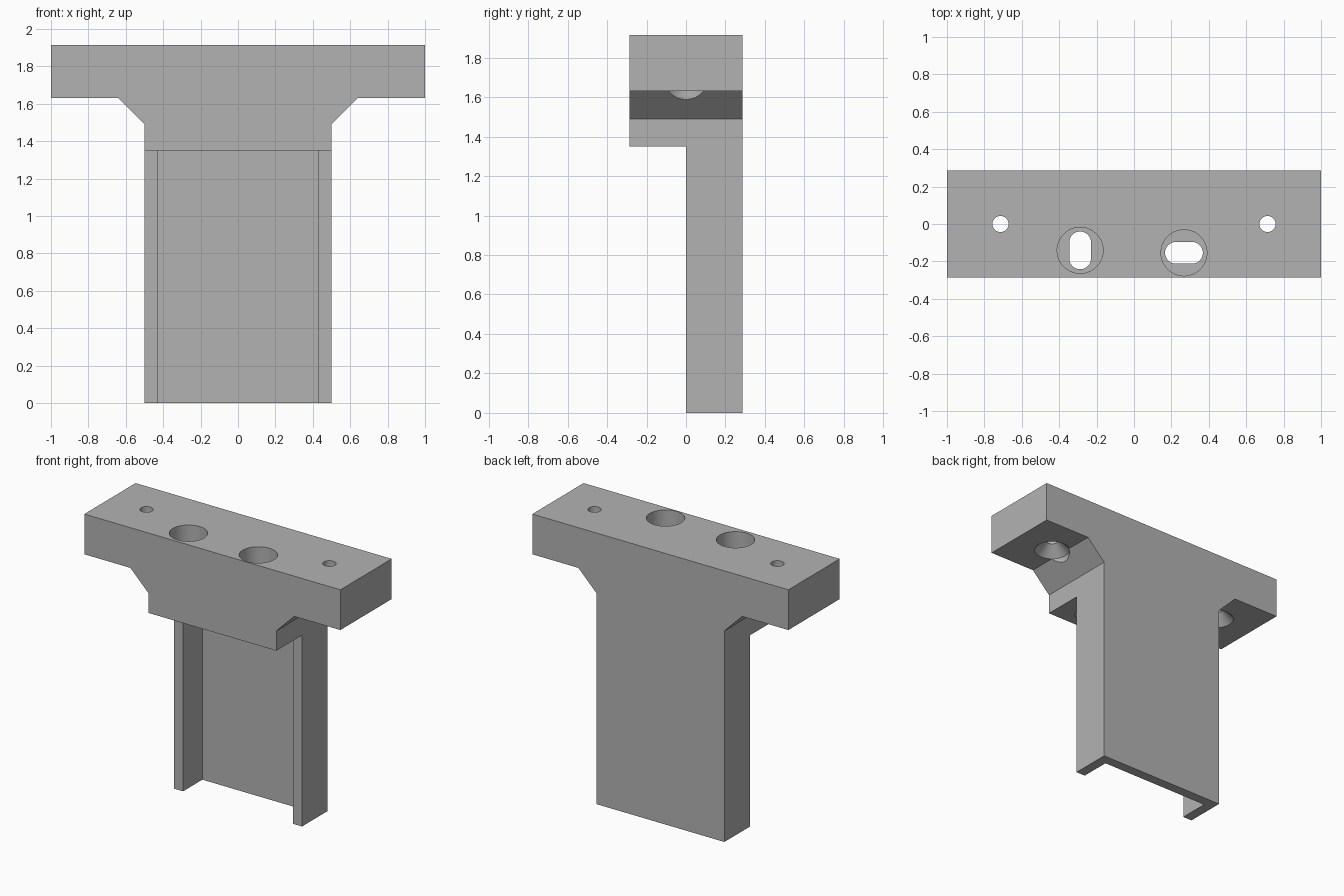
import bpy, bmesh, math
from mathutils import Vector

cube = bpy.data.objects.get("Cube")
if cube:
    bpy.data.objects.remove(cube, do_unlink=True)

TOP, PLATE_BOTTOM, BLOCK_BOTTOM = 1.914, 1.63, 1.35
DEPTH = 0.286
WALL = 0.071

grey = bpy.data.materials.new("plain grey")
grey.use_nodes = True
grey.diffuse_color = (0.45, 0.45, 0.45, 1)
grey.node_tree.nodes["Principled BSDF"].inputs["Base Color"].default_value = grey.diffuse_color


def loft(name, loops):
    """Closed solid through a stack of loops with equal point counts."""
    bm = bmesh.new()
    rings = [[bm.verts.new(p) for p in loop] for loop in loops]
    for a, b in zip(rings, rings[1:]):
        for i in range(len(a)):
            j = (i + 1) % len(a)
            bm.faces.new((a[i], a[j], b[j], b[i]))
    bm.faces.new(rings[0][::-1])
    bm.faces.new(rings[-1])
    bmesh.ops.recalc_face_normals(bm, faces=bm.faces)
    mesh = bpy.data.meshes.new(name)
    bm.to_mesh(mesh)
    bm.free()
    mesh.materials.append(grey)
    obj = bpy.data.objects.new(name, mesh)
    bpy.context.collection.objects.link(obj)
    return obj


def ring(x, y, z, r, stretch_x=0, stretch_y=0, n=48):
    """Circle, or a slot outline when stretched."""
    pts = []
    for i in range(n):
        a = 2 * math.pi * (i + 0.5) / n
        c, s = math.cos(a), math.sin(a)
        pts.append(Vector((x + r * c + math.copysign(stretch_x, c),
                           y + r * s + math.copysign(stretch_y, s), z)))
    return pts


def mirrored(half):
    return half + [(-x, v) for x, v in reversed(half)]


# T-shaped body with chamfered shoulders
outline = mirrored([(0.5, 0), (0.5, 1.49), (0.64, PLATE_BOTTOM), (1, PLATE_BOTTOM), (1, TOP)])
body = loft("bracket_body", [[(x, y, z) for x, z in outline] for y in (-DEPTH, DEPTH)])

# Open front and channel of the lower leg
channel = mirrored([(0.7, -0.5), (0.7, 0), (0.5 - WALL, 0), (0.5 - WALL, DEPTH - WALL)])
cutters = [loft("channel_cutter", [[(x, y, z) for x, y in channel]
                                   for z in (-0.2, BLOCK_BOTTOM)])]

# Screw holes, countersunk from below
for x in (-0.714, 0.714):
    steps = [(1.4, 0.116), (PLATE_BOTTOM, 0.116), (PLATE_BOTTOM + 0.073, 0.043), (2.1, 0.043)]
    cutters.append(loft("screw_hole_cutter", [ring(x, 0, z, r) for z, r in steps]))

# Counterbored holes with slots through their floors
FLOOR = BLOCK_BOTTOM + WALL
for x, y, sx, sy in ((-0.288, -0.141, 0, 0.043), (0.267, -0.154, 0.043, 0)):
    cutters.append(loft("slot_cutter", [
        ring(x, y, 1.2, 0.058, sx, sy), ring(x, y, FLOOR, 0.058, sx, sy),
        ring(x, y, FLOOR, 0.123), ring(x, y, 2.1, 0.123)]))

bpy.ops.object.select_all(action='DESELECT')
bpy.context.view_layer.objects.active = body
body.select_set(True)
for cutter in cutters:
    cutter.hide_render = True
    cut = body.modifiers.new("cut", 'BOOLEAN')
    cut.operation = 'DIFFERENCE'
    cut.solver = 'EXACT'
    cut.object = cutter
    bpy.ops.object.modifier_apply(modifier=cut.name)
    bpy.data.objects.remove(cutter, do_unlink=True)

bpy.ops.object.shade_smooth_by_angle(angle=math.radians(30))
